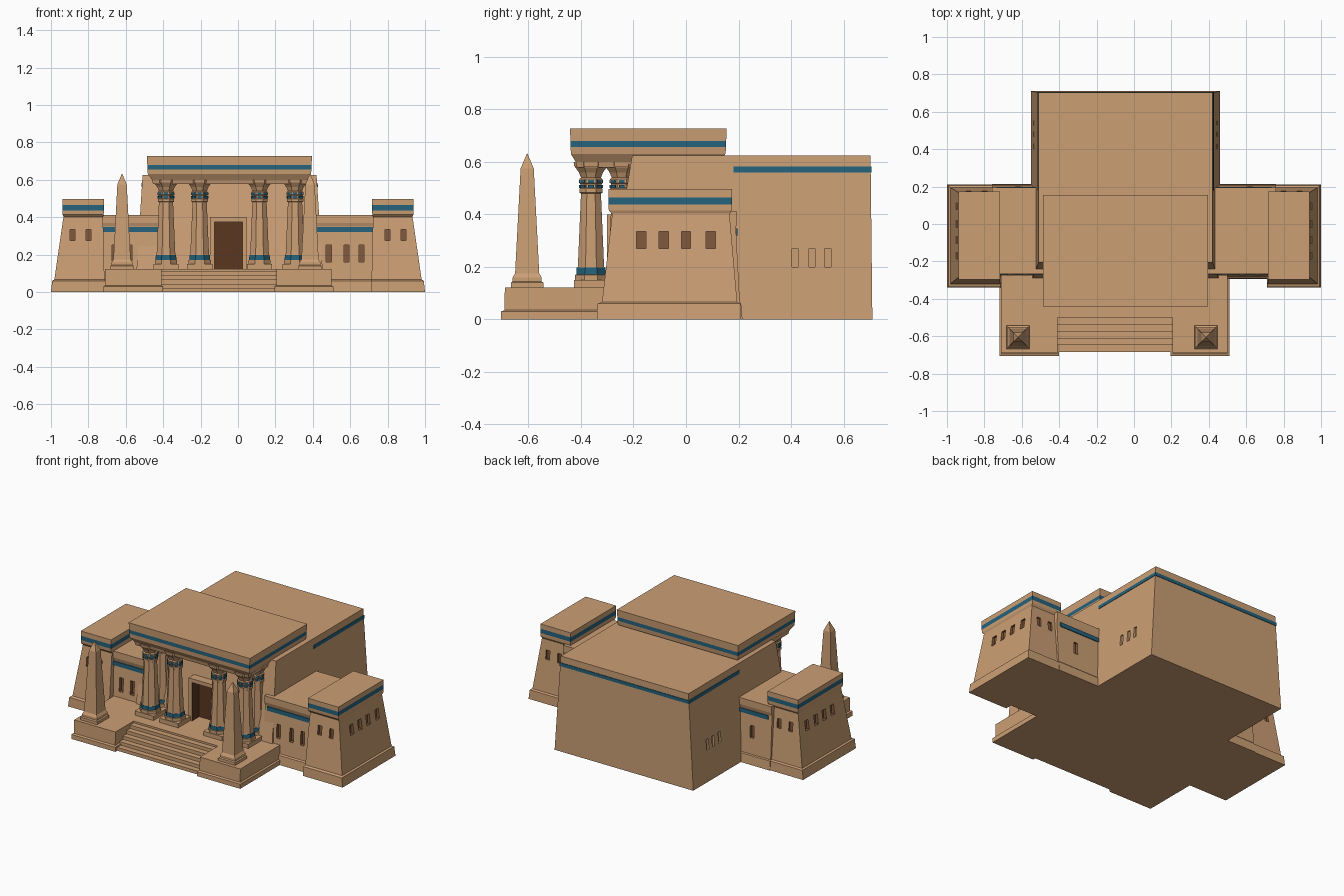
import bpy, math

if "Cube" in bpy.data.objects:
    bpy.data.objects.remove(bpy.data.objects["Cube"])


def material(name, col):
    m = bpy.data.materials.new(name)
    m.diffuse_color = (*col, 1)
    m.use_nodes = True
    m.node_tree.nodes["Principled BSDF"].inputs["Base Color"].default_value = m.diffuse_color
    return m


MATS = [material("sandstone", (0.60, 0.345, 0.175)),
        material("teal_paint", (0.018, 0.125, 0.205)),
        material("dark_wood", (0.10, 0.038, 0.014)),
        material("window_shade", (0.22, 0.10, 0.045))]
STONE, TEAL, WOOD, SHADE = range(4)


def make(name, verts, faces, mat, band=None):
    me = bpy.data.meshes.new(name)
    me.from_pydata(verts, [], faces)
    for m in MATS:
        me.materials.append(m)
    for p in me.polygons:
        p.material_index = mat
        if band and band[0] < p.center.z < band[1] and abs(p.normal.z) < 0.7:
            p.material_index = TEAL
    o = bpy.data.objects.new(name, me)
    bpy.context.collection.objects.link(o)
    return o


def stack(name, rings, mat=STONE, band=None):
    """Skin a list of equal-sized point rings, bottom to top."""
    n = len(rings[0])
    verts = [p for r in rings for p in r]
    faces = [tuple(reversed(range(n))), tuple(range(len(verts) - n, len(verts)))]
    for k in range(len(rings) - 1):
        for i in range(n):
            j = (i + 1) % n
            faces.append((k*n + i, k*n + j, k*n + n + j, k*n + n + i))
    return make(name, verts, faces, mat, band)


def rects(name, secs, mat=STONE, s=1, band=None):
    """Stack of rectangles (z, x0, x1, y0, y1); s=-1 mirrors across x."""
    rings = []
    for z, x0, x1, y0, y1 in secs:
        a, b = sorted((x0*s, x1*s))
        rings.append([(a, y0, z), (b, y0, z), (b, y1, z), (a, y1, z)])
    return stack(name, rings, mat, band)


def box(name, x0, x1, y0, y1, z0, z1, mat=STONE, s=1):
    return rects(name, [(z0, x0, x1, y0, y1), (z1, x0, x1, y0, y1)], mat, s)


def round_stack(name, cx, cy, prof, n=8, mat=STONE, band=None):
    k = math.cos(math.pi / n)
    rings = [[(cx + r/k*math.cos(2*math.pi*(i + .5)/n),
               cy + r/k*math.sin(2*math.pi*(i + .5)/n), z) for i in range(n)]
             for r, z in prof]
    return stack(name, rings, mat, band)


def cut(target, cutters):
    for c in cutters:
        c.hide_render = True
        m = target.modifiers.new("recess", 'BOOLEAN')
        m.operation = 'DIFFERENCE'
        m.solver = 'EXACT'
        m.object = c
    dg = bpy.context.evaluated_depsgraph_get()
    dg.update()
    me = bpy.data.meshes.new_from_object(target.evaluated_get(dg))
    target.modifiers.clear()
    target.data = me


def drop(objs):
    for o in objs:
        bpy.data.objects.remove(o)


# Main hall with battered walls, painted band, side windows and doorway
hall = rects("main_hall", [(0, -.55, .46, -.31, .71), (.625, -.51, .42, -.205, .703)])
rects("hall_band", [(.56, -.517, .427, .18, .707), (.582, -.516, .426, .18, .707)], TEAL)
frame = box("door_frame", -.15, .045, -.30, -.21, .11, .40)
door = [box("door_cutter", -.125, .025, -.5, -.225, .12, .375, WOOD)]
wins = []
for y in (.415, .48, .54):
    wins.append(box("hall_window_cutter", .433, .6, y - .012, y + .012, .2, .27))
    wins.append(box("hall_window_cutter", -.7, -.522, y - .012, y + .012, .2, .27))
cut(hall, door + wins)
cut(frame, door)
drop(door + wins)

# Portico roof: beam, flared cornice and painted band
rects("roof_slab", [(.578, -.455, .365, -.415, .12), (.60, -.46, .37, -.42, .13),
                    (.63, -.482, .39, -.438, .15), (.656, -.485, .393, -.44, .153),
                    (.68, -.485, .393, -.44, .153), (.727, -.487, .396, -.442, .155)],
      band=(.657, .679))


# Columns: two rows, outer ones repeated against the hall wall
def column(x, y):
    box("column_plinth", x - .068, x + .068, y - .065, y + .065, .11, .15)
    round_stack("column", x, y,
                [(.06, .15), (.06, .17), (.053, .172), (.052, .197), (.05, .2),
                 (.038, .48), (.044, .483), (.044, .498), (.04, .503), (.04, .515),
                 (.044, .52), (.044, .535), (.038, .54), (.046, .56), (.064, .585), (.066, .6)])
    round_stack("column_base_band", x, y, [(.0555, .172), (.0545, .197)], mat=TEAL)
    for k in range(8):   # alternating painted blocks on the collar
        a = 2*math.pi*k/8
        cx, cy = x + .0435*math.cos(a), y + .0435*math.sin(a)
        for z in (.507, .525):
            t = box("collar_block", -.003, .003, -.011, .011, -.006, .006, TEAL)
            t.location = (cx, cy, z)
            t.rotation_euler = (0, 0, a)


for x in (-.385, -.205, .115, .305):
    column(x, -.362)
for x in (-.385, .305):
    column(x, -.245)

# Front terrace and steps
for a, b in ((-.71, -.41), (.205, .50)):
    rects("terrace_block", [(0, a - .01, b + .01, -.705, -.2), (.03, a - .01, b + .01, -.705, -.2),
                            (.035, a, b, -.692, -.2), (.122, a, b, -.69, -.2)])
box("terrace_centre", -.41, .205, -.5, -.2, 0, .122)
for i in range(5):
    box("step", -.41, .205, -.685 + i*.037, -.49, 0, .022*(i + 1))

# Obelisks
for x in (-.62, .385):
    round_stack("obelisk", x, -.605,
                [(.062, .12), (.062, .14), (.055, .145), (.055, .16), (.046, .175),
                 (.025, .575), (.001, .632)], n=4)

# Side towers and linking wings, mirrored left and right
for s in (1, -1):
    tower = rects("tower", [(0, .71, 1.0, -.34, .21), (.06, .712, .993, -.337, .207),
                            (.066, .714, .982, -.32, .195), (.41, .722, .932, -.28, .165)], s=s)
    rects("tower_cornice", [(.40, .722, .932, -.28, .165), (.415, .718, .938, -.294, .174),
                            (.437, .717, .938, -.296, .175), (.465, .717, .938, -.296, .175),
                            (.496, .717, .938, -.296, .175)], s=s, band=(.438, .464))
    cs = [box("tower_window_cutter", .930, 1.2, y - .018, y + .018, .27, .335, SHADE, s)
          for y in (-.17, -.085, 0, .095)]
    for x in (.80, .885):
        cs.append(box("tower_window_cutter", x - .014, x + .014, -.5, -.275, .275, .335, SHADE, s))
        cs.append(box("tower_window_cutter", x - .014, x + .014, .16, .5, .275, .335, SHADE, s))
    cut(tower, cs)
    drop(cs)

    wing = rects("wing", [(0, .38, .76, -.295, .215), (.06, .38, .76, -.29, .21),
                          (.066, .38, .76, -.28, .205), (.35, .38, .76, -.262, .19),
                          (.37, .38, .76, -.268, .195), (.412, .38, .76, -.268, .195)], s=s)
    rects("wing_band", [(.32, .40, .735, -.27, .197), (.347, .40, .735, -.27, .197)], TEAL, s)
    cs = [box("wing_window_cutter", x - .014, x + .014, -.5, -.25, .16, .25, SHADE, s)
          for x in ((.485, .58, .66) if s > 0 else (.58, .66))]
    cs.append(box("wing_window_cutter", .605, .633, .18, .5, .17, .25, SHADE, s))
    cut(wing, cs)
    drop(cs)
